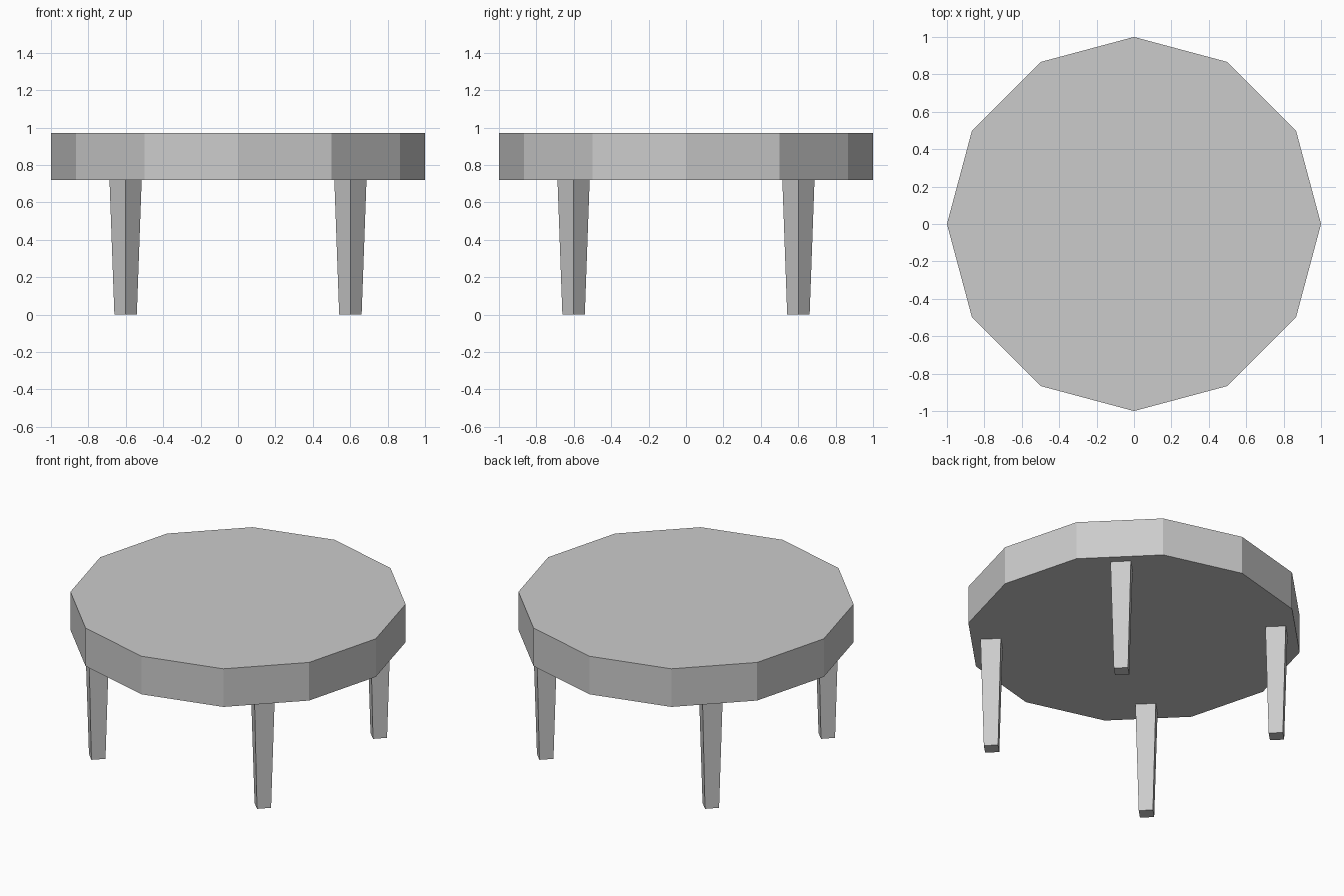
import bpy
import math

cube = bpy.data.objects.get("Cube")
if cube:
    bpy.data.objects.remove(cube, do_unlink=True)

# Single plain grey for the whole table
grey = bpy.data.materials.new("plain_grey")
grey.use_nodes = True
colour = (0.6, 0.6, 0.6, 1)
grey.diffuse_color = colour
grey.node_tree.nodes["Principled BSDF"].inputs["Base Color"].default_value = colour


def prism(name, sides, r_bottom, r_top, z_bottom, z_top, x=0, y=0):
    """Flat-shaded upright prism, with a corner on the y axis."""
    bpy.ops.mesh.primitive_cone_add(
        vertices=sides, radius1=r_bottom, radius2=r_top,
        depth=z_top - z_bottom, location=(x, y, (z_bottom + z_top) / 2))
    obj = bpy.context.object
    obj.name = name
    obj.data.materials.append(grey)
    return obj


# Twelve-sided slab
prism("table_top", 12, 1, 1, 0.72, 0.97)

# Four tapered legs, each turned corner-on to the front
offset = 0.85 * math.cos(math.pi / 4)
for end, sy in (("front", -1), ("back", 1)):
    for side, sx in (("right", -1), ("left", 1)):
        prism(f"{end}_{side}_leg", 4, 0.06, 0.086, 0, 0.72,
              sx * offset, sy * offset)
